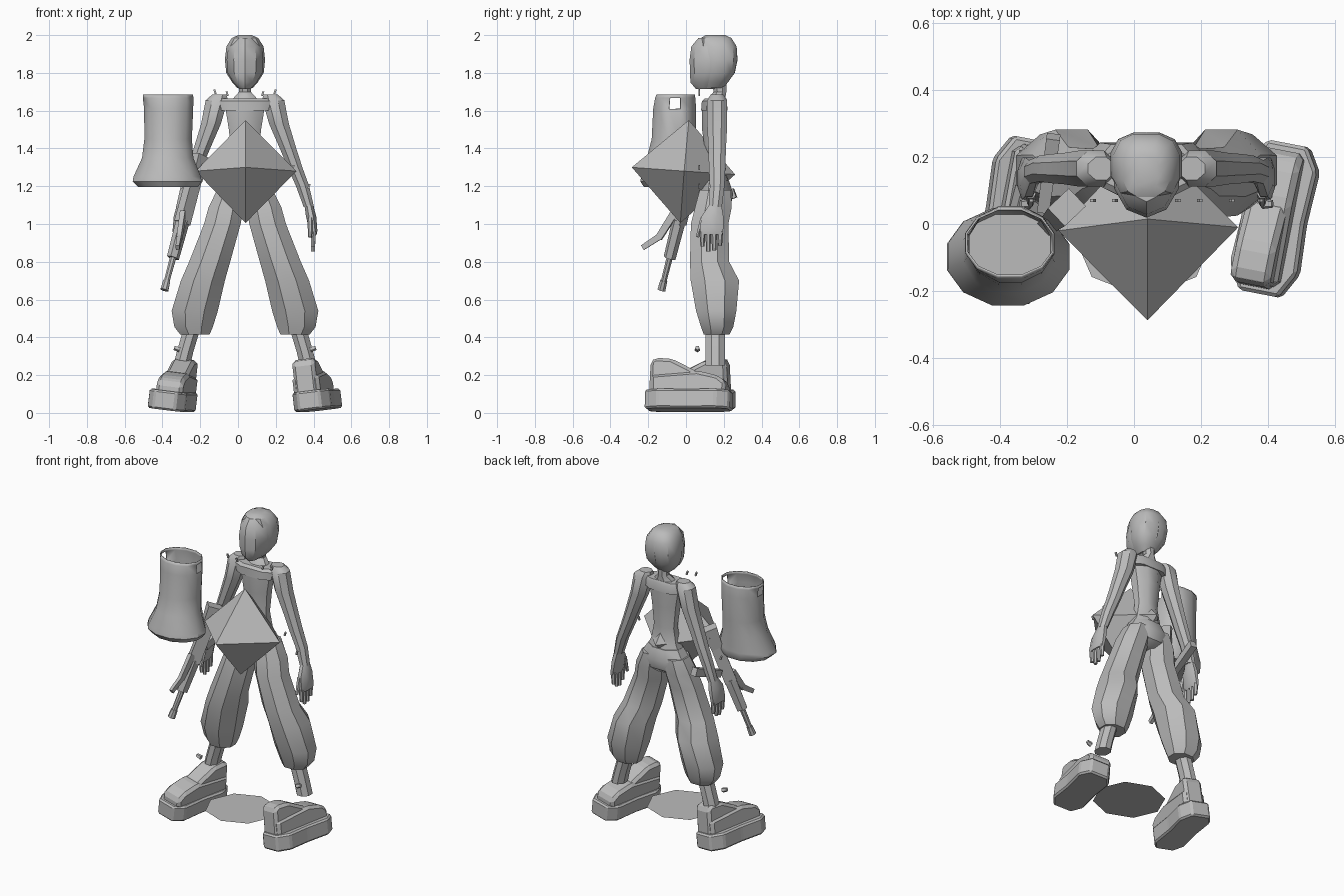
import bpy, bmesh, math
from mathutils import Vector, Matrix

cube = bpy.data.objects.get("Cube")
if cube:
    bpy.data.objects.remove(cube, do_unlink=True)

grey = bpy.data.materials.new("plain_grey")
grey.use_nodes = True
grey.diffuse_color = (0.5, 0.5, 0.5, 1)
grey.node_tree.nodes["Principled BSDF"].inputs["Base Color"].default_value = (0.5, 0.5, 0.5, 1)

MID = 0.037  # centre line of the figure


def finish(bm, name, smooth=False):
    bmesh.ops.recalc_face_normals(bm, faces=bm.faces[:])
    mesh = bpy.data.meshes.new(name)
    bm.to_mesh(mesh)
    bm.free()
    mesh.materials.append(grey)
    ob = bpy.data.objects.new(name, mesh)
    bpy.context.collection.objects.link(ob)
    if smooth:
        bpy.ops.object.select_all(action='DESELECT')
        ob.select_set(True)
        bpy.context.view_layer.objects.active = ob
        bpy.ops.object.shade_smooth_by_angle(angle=math.radians(35))
    return ob


def bulge(value, power):
    return math.copysign(abs(value) ** power, value)


def loft(name, rings, n=8, side=1, mid=MID, power=1.0, open_top=False, holes=False):
    """Stack of level rings (dx, y, z, rx, ry), top first; low power is boxier."""
    bm = bmesh.new()
    loops = []
    for dx, y, z, rx, ry in rings:
        loop = []
        for i in range(n):
            a = 2 * math.pi * (i + 0.5) / n
            loop.append(bm.verts.new((mid + side * dx + 1.05 * rx * bulge(math.cos(a), power),
                                      y + 1.05 * ry * bulge(math.sin(a), power), z)))
        loops.append(loop)
    for k, (a, b) in enumerate(zip(loops, loops[1:])):
        for i in range(n):
            if holes and k == 1 and i in (n // 2 - 1, n - 1):
                continue
            j = (i + 1) % n
            bm.faces.new((a[i], a[j], b[j], b[i]))
    if not open_top:
        bm.faces.new(loops[0])
    bm.faces.new(loops[-1])
    return finish(bm, name, True)


def bar(name, p, q, r1, r2, n=6, flat=1.0):
    """Tapered bar between two points."""
    p, q = Vector(p), Vector(q)
    bm = bmesh.new()
    turn = (q - p).to_track_quat('Z', 'Y').to_matrix().to_4x4()
    place = Matrix.Translation((p + q) / 2) @ turn @ Matrix.Diagonal((flat, 1, 1, 1))
    bmesh.ops.create_cone(bm, cap_ends=True, segments=n, radius1=r1, radius2=r2,
                          depth=(q - p).length,
                          matrix=place @ Matrix.Rotation(math.pi / n, 4, 'Z'))
    return finish(bm, name)


def prism(name, outline, axis, lo, hi, bevel, place):
    """Outline extruded along axis 0 (x) or 2 (z), then bevelled and placed."""
    bm = bmesh.new()
    def point(u, v, w):
        return (w, u, v) if axis == 0 else (u, v, w)
    a = [bm.verts.new(point(u, v, lo)) for u, v in outline]
    b = [bm.verts.new(point(u, v, hi)) for u, v in outline]
    bm.faces.new(a)
    bm.faces.new(b)
    for i in range(len(a)):
        j = (i + 1) % len(a)
        bm.faces.new((a[i], a[j], b[j], b[i]))
    bmesh.ops.recalc_face_normals(bm, faces=bm.faces[:])
    bmesh.ops.bevel(bm, geom=bm.edges[:], offset=bevel, segments=1, affect='EDGES')
    bm.transform(place)
    return finish(bm, name)


# Head: narrow face with a wider cap of hair behind it
loft("face", [(0, .15, 1.985, .05, .08), (0, .148, 1.94, .088, .114),
              (0, .146, 1.87, .097, .121), (0, .14, 1.8, .092, .113),
              (0, .122, 1.75, .062, .094), (0, .108, 1.715, .03, .053)], n=10)
loft("hair", [(0, .155, 2.0, .035, .05), (0, .16, 1.985, .068, .078),
              (0, .17, 1.94, .096, .096), (0, .178, 1.87, .104, .092),
              (0, .172, 1.8, .097, .083), (0, .155, 1.75, .066, .066),
              (0, .145, 1.72, .04, .05)], n=12, power=.75)
# Neck and torso
loft("neck", [(0, .175, 1.76, .035, .04), (0, .18, 1.7, .032, .035),
              (0, .165, 1.67, .06, .045), (0, .16, 1.64, .08, .05)])
loft("yoke", [(0, .155, 1.665, .12, .055), (0, .15, 1.65, .135, .066),
              (0, .15, 1.6, .125, .07)], power=.6)
loft("torso", [(0, .15, 1.62, .108, .067), (0, .15, 1.5, .088, .067),
               (0, .155, 1.36, .073, .052), (0, .155, 1.26, .092, .06),
               (0, .155, 1.18, .135, .085)])
loft("hips", [(0, .155, 1.23, .11, .075), (0, .155, 1.16, .155, .098),
              (0, .15, 1.1, .13, .09), (0, .145, 1.07, .06, .06)])

for side, label in ((1, "left"), (-1, "right")):
    # Arm, hand and fingers
    loft(label + "_arm", [(.135, .165, 1.685, .04, .035), (.15, .165, 1.655, .06, .055),
                          (.18, .165, 1.53, .054, .055), (.228, .165, 1.4, .045, .048),
                          (.265, .165, 1.3, .04, .045), (.305, .165, 1.2, .036, .04),
                          (.338, .155, 1.09, .028, .036)], side=side)
    loft(label + "_hand", [(.338, .155, 1.1, .024, .034), (.35, .14, 1.04, .028, .06),
                           (.362, .135, .965, .022, .064), (.365, .135, .945, .016, .06)],
         side=side)
    for i, tip in enumerate((.88, .855, .86, .885)):
        y = .087 + i * .031
        bar(label + "_finger", (MID + side * .362, y, .96), (MID + side * .36, y, tip),
            .016, .011)
    bar(label + "_thumb", (MID + side * .345, .09, 1.03), (MID + side * .345, .06, .93),
        .016, .01)
    # Baggy trouser leg and bare ankle
    loft(label + "_trouser_leg", [(.075, .155, 1.18, .075, .085), (.1, .145, 1.09, .095, .1),
                                  (.12, .125, 1.0, .1, .102),
                                  (.187, .125, .8, .112, .107), (.223, .153, .7, .12, .132),
                                  (.266, .16, .54, .126, .11), (.272, .165, .455, .105, .088),
                                  (.265, .162, .415, .08, .07)], side=side)
    loft(label + "_ankle", [(.28, .155, .45, .046, .052), (.318, .155, .32, .045, .052),
                            (.335, .155, .25, .046, .052)], side=side)
    # Loose fasteners around the shoulders and ankles
    for dx, z in ((.09, 1.69), (.155, 1.7), (.25, 1.3), (.335, 1.2)):
        x = MID + side * dx
        bar(label + "_fastener", (x, .07, z - .012), (x + side * .008, .07, z + .012),
            .007, .007, 4)
    bar(label + "_ankle_clip", (MID + side * .345, .06, .335),
        (MID + side * .375, .06, .345), .016, .012, 5)

# Chunky shoes, one turned the opposite way to the other
sole = [(-.06, -.228), (.06, -.228), (.102, -.16), (.094, 0), (.102, .15),
        (.06, .228), (-.06, .228), (-.102, .15), (-.094, 0), (-.102, -.16)]
toe = [(.2, .1), (.2, .2), (-.05, .22), (-.16, .195), (-.205, .16), (-.205, .1)]
shaft = [(.21, .1), (.205, .27), (.18, .29), (.09, .285), (-.05, .215), (-.05, .1)]
for label, spot, yaw in (("right", (-.353, .03, .0), -11), ("left", (.427, .014, .0), 169)):
    place = (Matrix.Translation(spot) @ Matrix.Rotation(math.radians(yaw), 4, 'Z')
             @ Matrix.Rotation(math.radians(7), 4, 'Y'))
    prism(label + "_sole", sole, 2, .016, .118, .01, place)
    prism(label + "_shoe_toe", toe, 0, -.06, .084, .018, place)
    prism(label + "_shoe_shaft", shaft, 0, -.048, .074, .018, place)

# Large octahedron in front of the waist
bm = bmesh.new()
front, back, left, right, top, bottom = [bm.verts.new(p) for p in (
    (.04, -.287, 1.3), (.04, .26, 1.262), (.31, -.01, 1.28),
    (-.225, -.02, 1.28), (.04, .015, 1.55), (.04, -.03, 1.005))]
belt = (front, left, back, right)
for i in range(4):
    for tip in (top, bottom):
        bm.faces.new((belt[i], belt[(i + 1) % 4], tip))
finish(bm, "octahedron")

# Flat disc between the shoes
bm = bmesh.new()
bmesh.ops.create_circle(bm, cap_ends=True, segments=8, radius=.22,
                        matrix=Matrix.Translation((.03, -.01, .12)) @ Matrix.Diagonal((1, .95, 1, 1)))
finish(bm, "flat_disc")

# Open bag with a hole on either side of its mouth
bag = loft("bag", [(-.37, -.055, 1.685, .13, .1), (-.37, -.057, 1.668, .132, .105),
                   (-.367, -.06, 1.61, .128, .112), (-.37, -.065, 1.45, .124, .115),
                   (-.372, -.08, 1.35, .134, .125), (-.375, -.095, 1.25, .176, .14),
                   (-.375, -.098, 1.225, .18, .142), (-.37, -.095, 1.195, .155, .125)],
           n=12, mid=0, open_top=True, holes=True)
wall = bag.modifiers.new("wall", 'SOLIDIFY')
wall.thickness = .006

# Rifle hanging beside the right hip
muzzle, butt = Vector((-.39, -.13, .65)), Vector((-.2, .05, 1.36))
for part, a, b, r1, r2, n, flat in (
        ("muzzle", 0, .07, .023, .02, 8, 1), ("barrel", .05, .26, .016, .018, 8, 1),
        ("handguard", .24, .52, .036, .04, 6, .8), ("receiver", .5, .84, .052, .05, 4, .7),
        ("stock", .82, 1, .05, .065, 4, .8)):
    bar("rifle_" + part, muzzle.lerp(butt, a), muzzle.lerp(butt, b), r1, r2, n, flat)
bar("rifle_magazine_top", (-.29, -.06, 1.06), (-.31, -.145, .925), .028, .025, 4, .7)
bar("rifle_magazine_end", (-.308, -.13, .94), (-.32, -.23, .875), .024, .02, 4, .7)
bar("rifle_rear_grip", (-.27, .04, 1.08), (-.24, .26, 1.165), .032, .036, 4, .8)
